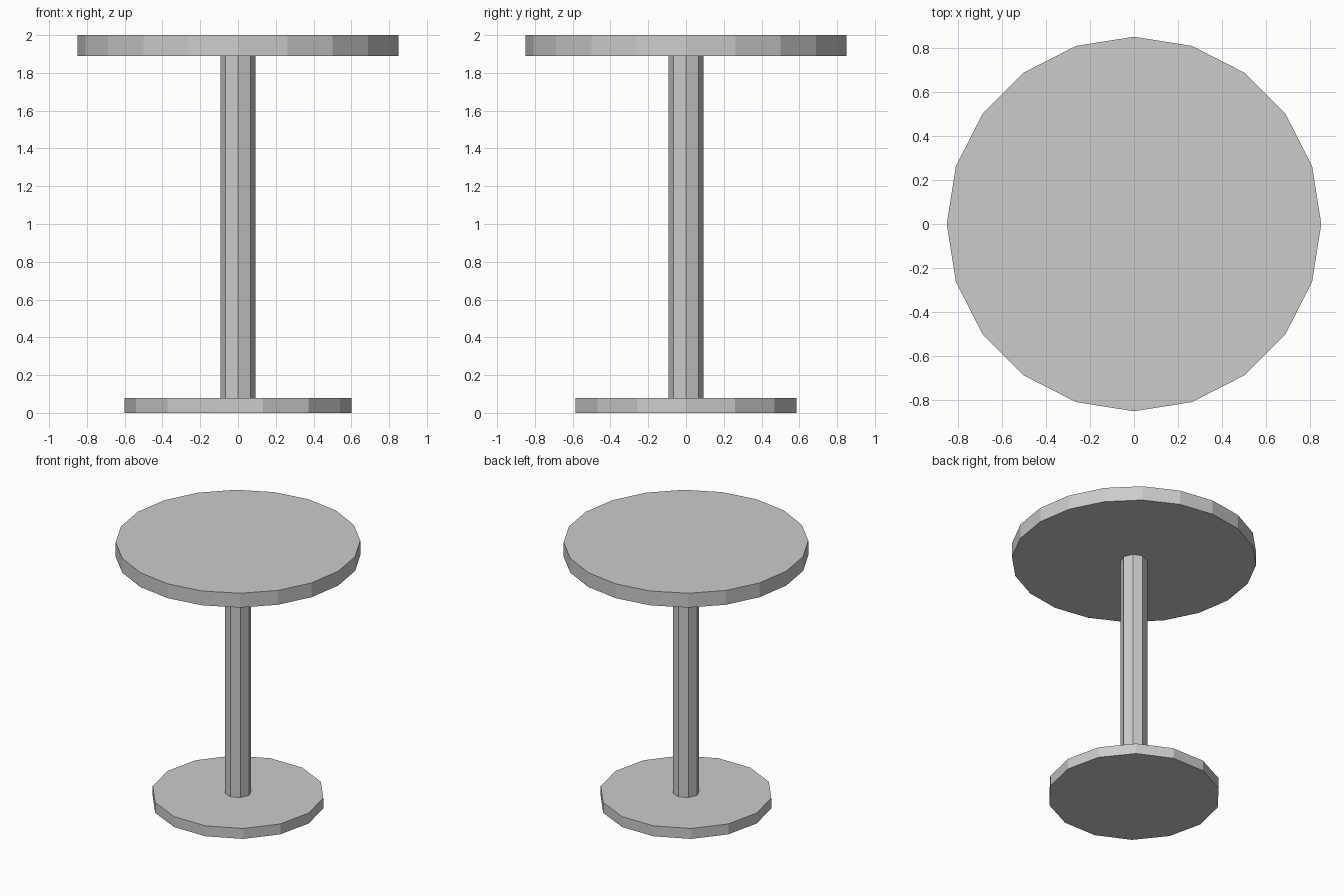
import bpy
import math

if "Cube" in bpy.data.objects:
    bpy.data.objects.remove(bpy.data.objects["Cube"])

grey = bpy.data.materials.new("light_grey")
grey.diffuse_color = (0.6, 0.6, 0.6, 1.0)
grey.use_nodes = True
grey.node_tree.nodes["Principled BSDF"].inputs["Base Color"].default_value = grey.diffuse_color


def disc(name, sides, radius, z0, z1):
    """Flat-shaded prism with a corner on the +x axis."""
    bpy.ops.mesh.primitive_cylinder_add(
        vertices=sides, radius=radius, depth=z1 - z0, location=(0, 0, (z0 + z1) / 2))
    obj = bpy.context.object
    obj.name = name
    # the primitive starts with a corner on +y; turn it onto +x
    obj.rotation_euler.z = -math.pi / 2
    obj.data.materials.append(grey)
    return obj


# round foot, slim column, wide table top
disc("base", 14, 0.60, 0.0, 0.08)
disc("column", 8, 0.093, 0.08, 1.89)
disc("table_top", 20, 0.85, 1.89, 2.0)
